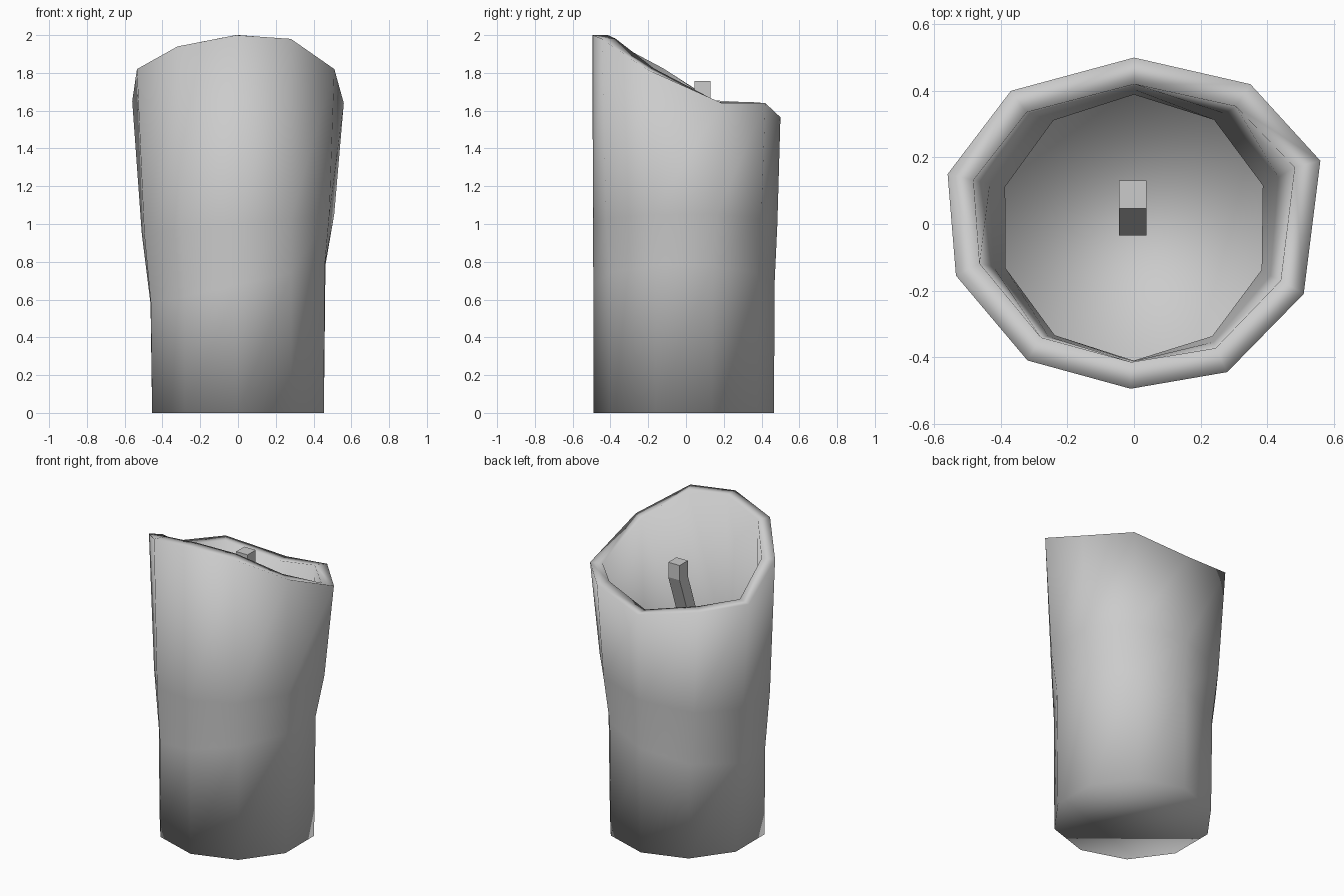
import bpy, bmesh, math

if "Cube" in bpy.data.objects:
    bpy.data.objects.remove(bpy.data.objects["Cube"])

SIDES = 10


def make_object(name, bm):
    bmesh.ops.recalc_face_normals(bm, faces=bm.faces[:])
    me = bpy.data.meshes.new(name)
    bm.to_mesh(me)
    bm.free()
    ob = bpy.data.objects.new(name, me)
    bpy.context.collection.objects.link(ob)
    return ob


def skin(bm, rings):
    """Join successive rings of vertices with quads."""
    for lo, hi in zip(rings, rings[1:]):
        n = len(lo)
        for i in range(n):
            j = (i + 1) % n
            bm.faces.new((lo[i], lo[j], hi[j], hi[i]))


# Uneven melted rim, counter-clockwise from the back
rim = [(0, .5, 1.565), (-.37, .40, 1.64), (-.56, .15, 1.65), (-.535, -.155, 1.82),
       (-.32, -.41, 1.94), (-.01, -.495, 2.0), (.28, -.445, 1.98), (.51, -.21, 1.82),
       (.56, .19, 1.64), (.35, .42, 1.64)]

# Wax shell: regular base ring blending into the rim
bm = bmesh.new()
rings = []
for blend, z0, tilt in [(0, 0, 0), (.08, .68, .22), (.52, 1.0, .1), (1, None, 0)]:
    ring = []
    for i, (rx, ry, rz) in enumerate(rim):
        a = math.pi / 2 + i * math.tau / SIDES
        bx, by = .478 * math.cos(a), .478 * math.sin(a) - .012
        x, y = bx + (rx - bx) * blend, by + (ry - by) * blend
        z = rz if z0 is None else z0 + tilt * x
        ring.append(bm.verts.new((x, y, z)))
    rings.append(ring)
skin(bm, rings)
bm.faces.new(rings[0][::-1])
candle = make_object("candle_wax", bm)
candle.data.shade_smooth()
shell = candle.modifiers.new("wall", 'SOLIDIFY')
shell.thickness = .08
shell.offset = -1

# Square bent wick rising from the floor of the hollow
bm = bmesh.new()
rings = []
for y, z in [(.008, .06), (.008, 1.43), (.088, 1.66), (.088, 1.757)]:
    rings.append([bm.verts.new((-.004 + sx * .041, y + sy * .042, z))
                  for sx, sy in ((-1, -1), (1, -1), (1, 1), (-1, 1))])
skin(bm, rings)
bm.faces.new(rings[0][::-1])
bm.faces.new(rings[-1])
make_object("wick", bm)
